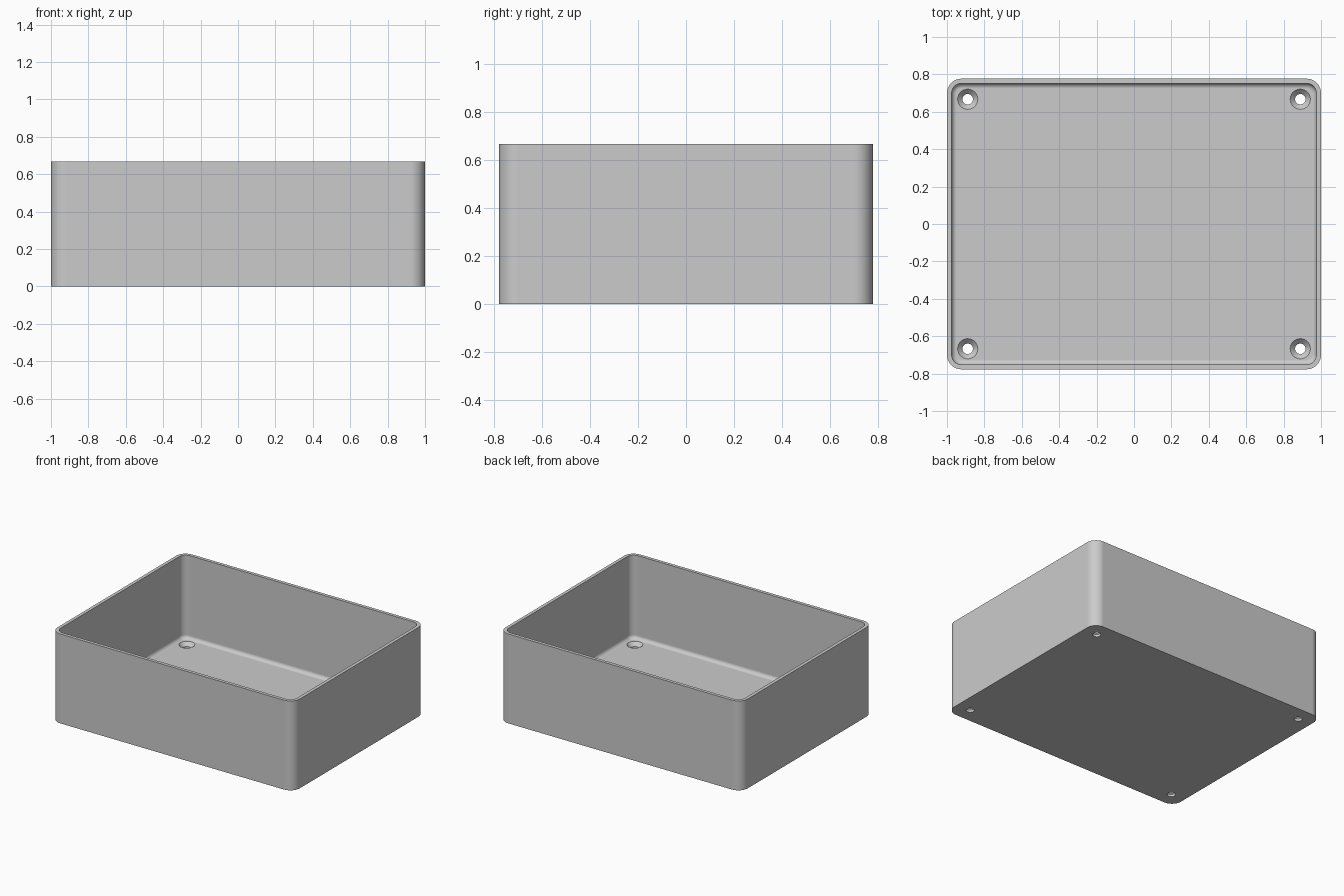
import bpy
import bmesh
import math

cube = bpy.data.objects.get("Cube")
if cube:
    bpy.data.objects.remove(cube, do_unlink=True)

HALF_X, HALF_Y, HEIGHT = 1.0, 0.777, 0.667
CORNER, WALL, FLOOR, FILLET = 0.078, 0.025, 0.045, 0.027
HOLE_X, HOLE_Y = 0.889, 0.667
CORNER_STEPS, FILLET_STEPS = 10, 6

grey = bpy.data.materials.new("light_grey")
grey.use_nodes = True
colour = (0.6, 0.6, 0.6, 1)
grey.diffuse_color = colour
grey.node_tree.nodes["Principled BSDF"].inputs["Base Color"].default_value = colour


def rounded_ring(inset, z):
    """Rounded rectangle outline, counter-clockwise."""
    points = []
    for quarter, (sx, sy) in enumerate([(1, 1), (-1, 1), (-1, -1), (1, -1)]):
        for i in range(CORNER_STEPS + 1):
            a = (quarter + i / CORNER_STEPS) * math.pi / 2
            r = CORNER - inset
            points.append((sx * (HALF_X - CORNER) + r * math.cos(a),
                           sy * (HALF_Y - CORNER) + r * math.sin(a), z))
    return points


def circle_ring(x, y, radius, z, sides=32):
    return [(x + radius * math.cos(math.tau * i / sides),
             y + radius * math.sin(math.tau * i / sides), z) for i in range(sides)]


def loft(name, rings):
    """Skin a stack of rings and cap both ends."""
    bm = bmesh.new()
    loops = [[bm.verts.new(p) for p in ring] for ring in rings]
    n = len(loops[0])
    for low, high in zip(loops, loops[1:]):
        for i in range(n):
            j = (i + 1) % n
            bm.faces.new((low[i], low[j], high[j], high[i]))
    bm.faces.new(loops[0][::-1])
    bm.faces.new(loops[-1])
    bmesh.ops.recalc_face_normals(bm, faces=bm.faces)
    mesh = bpy.data.meshes.new(name)
    bm.to_mesh(mesh)
    bm.free()
    mesh.materials.append(grey)
    obj = bpy.data.objects.new(name, mesh)
    bpy.context.collection.objects.link(obj)
    return obj


# Open box: outer wall, rim, inner wall, filleted floor
rings = [rounded_ring(0, 0), rounded_ring(0, HEIGHT), rounded_ring(WALL, HEIGHT)]
for i in range(FILLET_STEPS + 1):
    a = i / FILLET_STEPS * math.pi / 2
    rings.append(rounded_ring(WALL + FILLET * (1 - math.cos(a)),
                              FLOOR + FILLET * (1 - math.sin(a))))
box = loft("open_box", rings)
bpy.context.view_layer.objects.active = box
box.select_set(True)

# Countersunk screw holes near the four corners
for sx in (-1, 1):
    for sy in (-1, 1):
        profile = [(0.028, -0.05), (0.028, 0.018), (0.054, FLOOR), (0.054, FLOOR + 0.05)]
        cutter = loft("screw_hole_cutter",
                      [circle_ring(sx * HOLE_X, sy * HOLE_Y, r, z) for r, z in profile])
        cutter.hide_render = True
        cut = box.modifiers.new("screw_hole", "BOOLEAN")
        cut.operation = "DIFFERENCE"
        cut.solver = "EXACT"
        cut.object = cutter
        bpy.ops.object.modifier_apply(modifier=cut.name)
        bpy.data.objects.remove(cutter, do_unlink=True)

# Smooth corners and fillets, crisp edges
bpy.ops.object.shade_smooth_by_angle(angle=math.radians(30))
weighted = box.modifiers.new("flat_panels", "WEIGHTED_NORMAL")
weighted.keep_sharp = True
